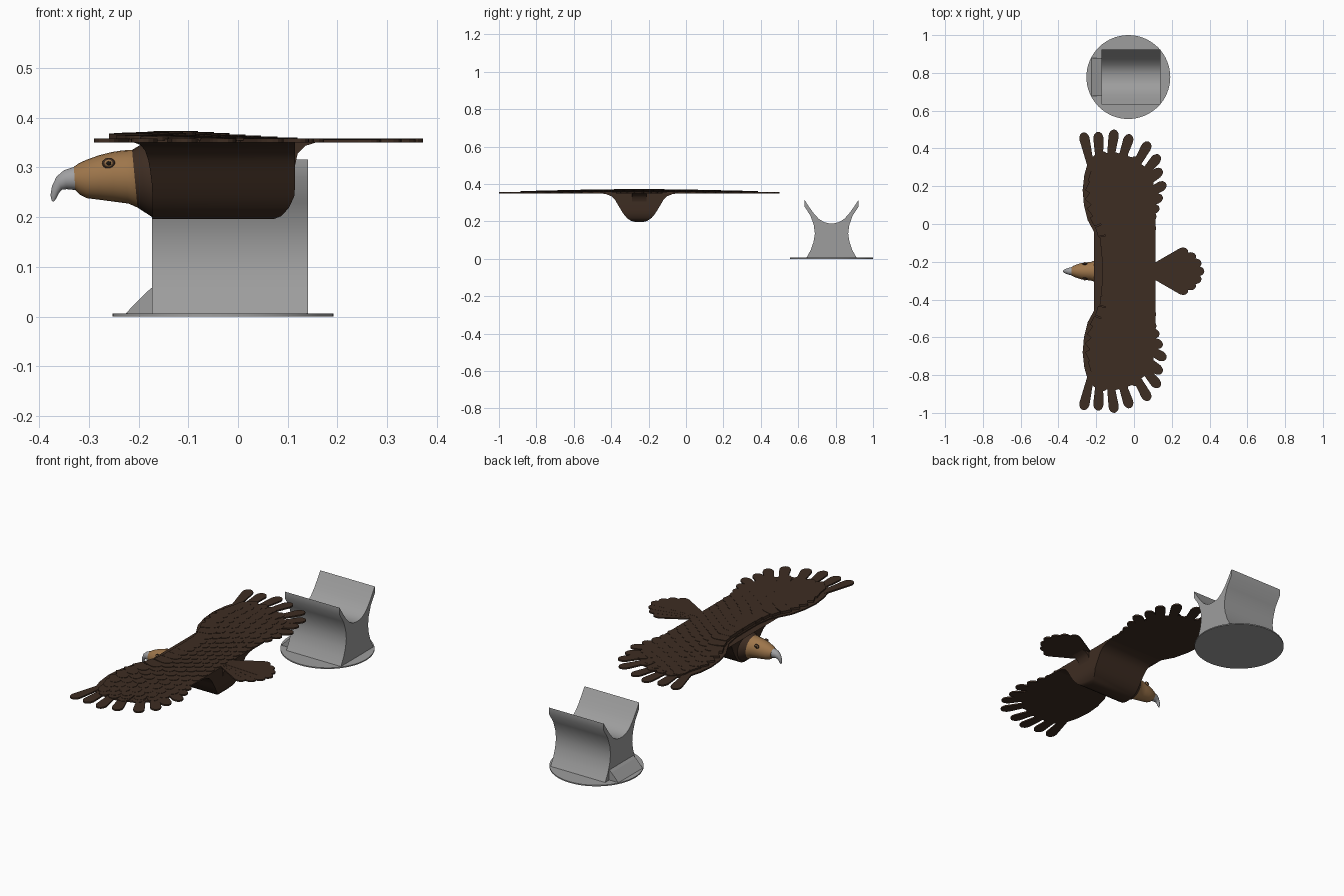
import bpy, bmesh, math
from mathutils import Vector

if "Cube" in bpy.data.objects:
    bpy.data.objects.remove(bpy.data.objects["Cube"], do_unlink=True)

MID = -0.25      # the bird's symmetry plane
WING_Z = 0.35    # underside of wings and tail


def material(name, rgb):
    m = bpy.data.materials.new(name)
    m.use_nodes = True
    m.diffuse_color = (*rgb, 1)
    m.node_tree.nodes["Principled BSDF"].inputs["Base Color"].default_value = (*rgb, 1)
    return m


BROWN = material("dark brown", (0.048, 0.026, 0.016))
TAN = material("golden tan", (0.34, 0.18, 0.07))
GREY = material("stand grey", (0.34, 0.34, 0.34))
HORN = material("beak grey", (0.36, 0.36, 0.37))
BLACK = material("eye black", (0.01, 0.008, 0.006))


def finish(bm, name, mats, smooth=0):
    bmesh.ops.recalc_face_normals(bm, faces=bm.faces)
    mesh = bpy.data.meshes.new(name)
    bm.to_mesh(mesh)
    bm.free()
    ob = bpy.data.objects.new(name, mesh)
    bpy.context.collection.objects.link(ob)
    for m in mats:
        mesh.materials.append(m)
    if smooth:
        bpy.ops.object.select_all(action="DESELECT")
        ob.select_set(True)
        bpy.context.view_layer.objects.active = ob
        bpy.ops.object.shade_smooth_by_angle(angle=math.radians(smooth))
    return ob


def prism(bm, points, offset):
    face = bm.faces.new([bm.verts.new(p) for p in points])
    ext = bmesh.ops.extrude_face_region(bm, geom=[face], use_keep_orig=True)
    moved = [v for v in ext["geom"] if isinstance(v, bmesh.types.BMVert)]
    bmesh.ops.translate(bm, verts=moved, vec=offset)


def plate(bm, outline, side, z0, z1):
    prism(bm, [(x, MID + side * w, z0) for x, w in outline], (0, 0, z1 - z0))


def feather(root, tip, hw, root_ratio=0.6):
    """Outline of a round-tipped feather."""
    root, tip = Vector(root), Vector(tip)
    u = (tip - root).normalized()
    v = Vector((-u.y, u.x))
    base = tip - u * hw * 1.3
    pts = [root - v * hw * root_ratio]
    for i in range(9):
        a = math.pi * (i / 8 - 0.5)
        pts.append(base + u * hw * 1.3 * math.cos(a) + v * hw * math.sin(a))
    return pts + [root + v * hw * root_ratio]


def interp(table, w):
    for (a, xa), (b, xb) in zip(table, table[1:]):
        if w <= b:
            return xa + (xb - xa) * max(0, w - a) / (b - a)
    return table[-1][1]


# Wing edges as (distance from the body axis, x)
LEAD = [(0, -0.178), (0.09, -0.178), (0.17, -0.192), (0.22, -0.218), (0.27, -0.245),
        (0.35, -0.265), (0.43, -0.272), (0.51, -0.263), (0.59, -0.24)]
TRAIL = [(0, 0.115), (0.29, 0.115), (0.38, 0.112), (0.48, 0.1), (0.55, 0.06), (0.6, 0)]
TIPS = [(-0.27, 0.735), (-0.19, 0.738), (-0.103, 0.75), (-0.02, 0.725), (0.08, 0.685),
        (0.135, 0.615), (0.148, 0.54), (0.17, 0.465), (0.152, 0.395), (0.135, 0.335)]
REACH = 0.2
for side, label in ((1, "left"), (-1, "right")):
    # Wing slab with the long outer feathers
    bm = bmesh.new()
    outline = [(x, w) for w, x in LEAD] + [(-0.2, 0.62), (-0.1, 0.63)]
    plate(bm, outline + [(x, w) for w, x in reversed(TRAIL)], side, WING_Z, 0.357)
    for i, tip in enumerate(TIPS):
        a = math.radians(103 - 10.5 * i)
        root = (tip[0] - REACH * math.cos(a), tip[1] - REACH * math.sin(a))
        plate(bm, feather(root, tip, 0.027), side, WING_Z, 0.3575 + 0.0002 * (i % 2))
    finish(bm, label + "_wing", [BROWN])

    # Overlapping short feathers, stepping down backwards and outwards
    bm = bmesh.new()
    rows = 7
    for r in range(rows):
        f = r / (rows - 1)
        for j in range(11):
            w = 0.052 * j + 0.026 * (r % 2)
            t = min(1, max(0, (w - 0.12) / 0.42))
            a = math.radians(82) * t
            start = max(interp(LEAD, w), interp(LEAD, w + 0.09 * t)) + 0.008 + 0.03 * t
            end = interp(TRAIL, w + 0.05 * t) - 0.095 + 0.05 * t
            x = start + (end - start) * f
            length = 0.09
            tip = (x + length * math.cos(a), w + length * math.sin(a))
            top = 0.3585 + 0.0145 * (1 - 0.9 * f) * (1 - (w / 0.7) ** 1.5)
            plate(bm, feather((x, w), tip, 0.03, 0.85), side, 0.354, top)
    finish(bm, label + "_wing_coverts", [BROWN])

# Tail fan
bm = bmesh.new()
for side in (1, -1):
    for i, tip in enumerate([(0.372, 0), (0.357, 0.045), (0.328, 0.083), (0.285, 0.112)]):
        plate(bm, feather((0.09, 0.006 * i), tip, 0.027, 0.5), side, WING_Z, 0.3575 - 0.0004 * i)
finish(bm, "tail", [BROWN])

# Fairing from the body into the tail
bm = bmesh.new()
curve = [(0.1, 0.3), (0.115, 0.305), (0.12, 0.328), (0.135, 0.343), (0.16, 0.351), (0.1, 0.351)]
prism(bm, [(x, MID - 0.04, z) for x, z in curve], (0, 0.08, 0))
finish(bm, "tail_fairing", [BROWN], 40)

# Body: half width, height, front x, back x; flaring into the wings
BODY = [(0.21, 0.351, -0.212, 0.115), (0.175, 0.345, -0.196, 0.115), (0.148, 0.334, -0.187, 0.115),
        (0.128, 0.313, -0.18, 0.115), (0.115, 0.29, -0.176, 0.115), (0.1, 0.265, -0.173, 0.115),
        (0.085, 0.241, -0.172, 0.113), (0.066, 0.218, -0.172, 0.102), (0.042, 0.202, -0.172, 0.087),
        (0.018, 0.196, -0.172, 0.072)]
bm = bmesh.new()
loops = []
for w, z, xf, xb in BODY:
    loops.append([bm.verts.new((x, MID + s * w, z)) for x, s in ((xf, -1), (xb, -1), (xb, 1), (xf, 1))])
for p, q in zip(loops, loops[1:]):
    for k in range(4):
        n = (k + 1) % 4
        bm.faces.new((p[k], p[n], q[n], q[k]))
bm.faces.new(loops[0])
bm.faces.new(loops[-1])
finish(bm, "body", [BROWN], 40)


def loft(name, rings, mats, rule=None, sides=24):
    """Skin oval rings given as top x, top z, bottom x, bottom z, half width."""
    bm = bmesh.new()
    loops = []
    for tx, tz, bx, bz, hw in rings:
        loop = []
        for k in range(sides):
            a = 2 * math.pi * k / sides
            c = (1 + math.cos(a)) / 2
            loop.append(bm.verts.new((bx + (tx - bx) * c, MID + hw * math.sin(a), bz + (tz - bz) * c)))
        loops.append(loop)
    for i, (p, q) in enumerate(zip(loops, loops[1:])):
        for k in range(sides):
            n = (k + 1) % sides
            f = bm.faces.new((p[k], p[n], q[n], q[k]))
            f.material_index = rule(i) if rule else 0
    bm.faces.new(loops[0])
    bm.faces.new(loops[-1]).material_index = len(mats) - 1
    finish(bm, name, mats, 40)


# Neck collar and head, then the hooked beak
loft("head", [(-0.12, 0.35, -0.12, 0.196, 0.085), (-0.175, 0.349, -0.168, 0.197, 0.077),
              (-0.198, 0.344, -0.185, 0.208, 0.069), (-0.213, 0.335, -0.202, 0.219, 0.057),
              (-0.232, 0.334, -0.22, 0.227, 0.05), (-0.252, 0.331, -0.25, 0.231, 0.047),
              (-0.28, 0.324, -0.28, 0.235, 0.043), (-0.305, 0.315, -0.304, 0.238, 0.035),
              (-0.32, 0.308, -0.318, 0.245, 0.029), (-0.33, 0.301, -0.327, 0.254, 0.024)],
     [BROWN, TAN], lambda i: int(i > 2))
loft("beak", [(-0.326, 0.302, -0.324, 0.254, 0.023), (-0.35, 0.294, -0.344, 0.256, 0.018),
              (-0.365, 0.281, -0.354, 0.255, 0.013), (-0.374, 0.262, -0.36, 0.248, 0.009),
              (-0.377, 0.244, -0.365, 0.238, 0.006), (-0.374, 0.232, -0.37, 0.231, 0.002)], [HORN])

# Eyes: dark lid, tan iris, black pupil
for side, label in ((1, "left"), (-1, "right")):
    for part, r, out, mat in (("eyelid", 0.013, 0.039, BROWN), ("iris", 0.009, 0.0425, TAN),
                              ("pupil", 0.005, 0.046, BLACK)):
        bm = bmesh.new()
        bmesh.ops.create_uvsphere(bm, u_segments=16, v_segments=10, radius=r)
        bmesh.ops.scale(bm, verts=bm.verts, vec=(1, 0.5, 0.85))
        bmesh.ops.translate(bm, verts=bm.verts, vec=(-0.26, MID + side * out, 0.308))
        finish(bm, f"{label}_{part}", [mat], 60)

# Stand: round base, saddle-shaped cradle and sloped plaque
CX, CY = -0.03, 0.778
bm = bmesh.new()
ring = [2 * math.pi * k / 64 for k in range(64)]
prism(bm, [(CX + 0.222 * math.cos(a), CY + 0.222 * math.sin(a), 0) for a in ring], (0, 0, 0.006))
finish(bm, "stand_base", [GREY], 40)

bm = bmesh.new()
half = [(0.135, 0.004), (0.112, 0.045), (0.096, 0.09), (0.089, 0.135), (0.095, 0.18), (0.112, 0.23),
        (0.145, 0.28), (0.145, 0.316), (0.118, 0.275), (0.095, 0.243), (0.068, 0.213),
        (0.04, 0.196), (0.015, 0.19)]
section = half + [(-w, z) for w, z in reversed(half)]
prism(bm, [(-0.173, CY + w, z) for w, z in section], (0.314, 0, 0))
finish(bm, "stand_cradle", [GREY], 35)

bm = bmesh.new()
wedge = [(-0.228, 0.004), (-0.185, 0.048), (-0.173, 0.058), (-0.173, 0.004)]
prism(bm, [(x, CY - 0.1, z) for x, z in wedge], (0, 0.2, 0))
finish(bm, "stand_plaque", [GREY])
